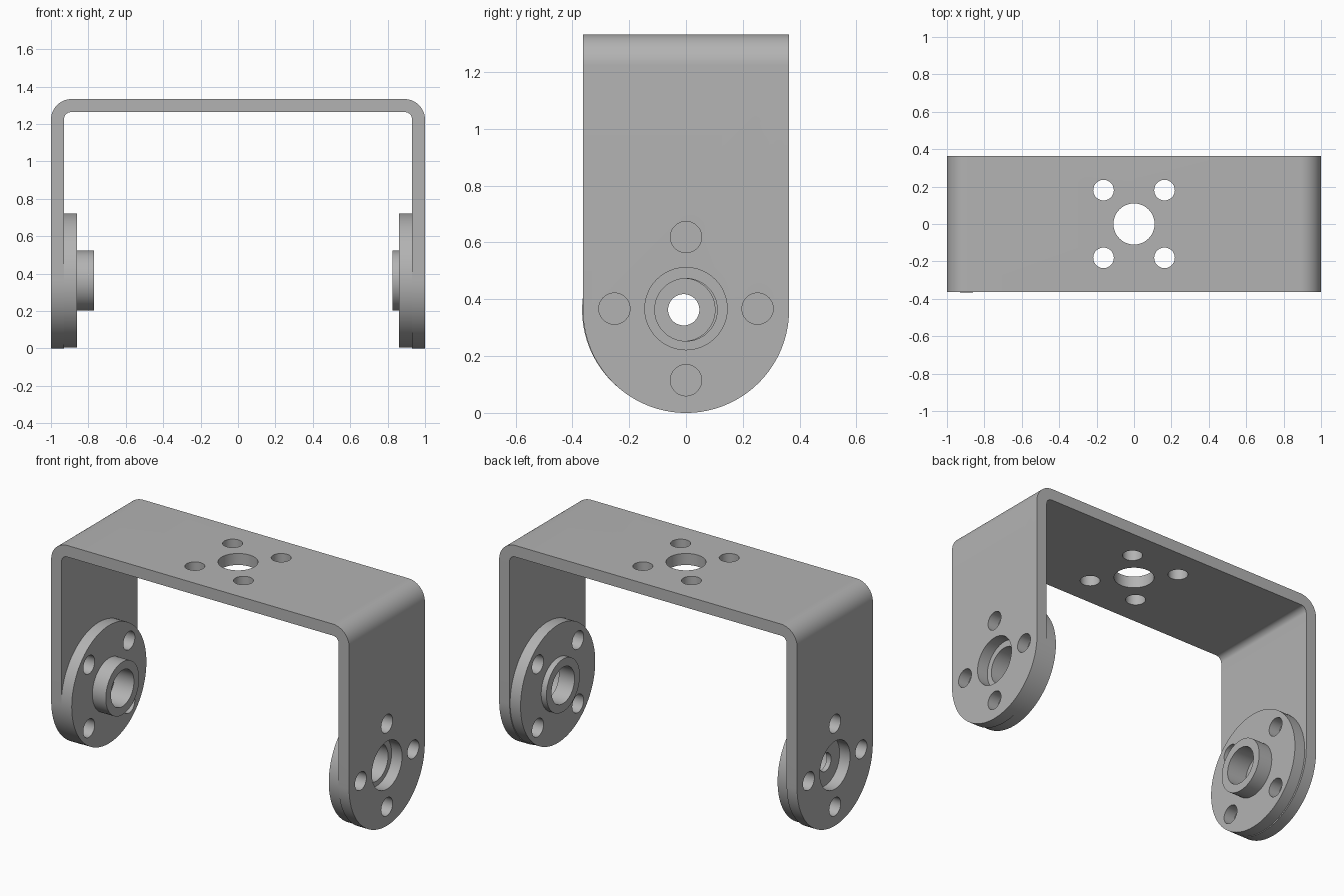
import bpy, bmesh
from math import sin, cos, pi, radians
from mathutils import Matrix, Vector

if "Cube" in bpy.data.objects:
    bpy.data.objects.remove(bpy.data.objects["Cube"])

HALF_W = 0.363      # half depth of the strip
THICK = 0.07        # sheet thickness
TOP = 1.333
HUB_Z = 0.363       # height of the pivot axis
HOLE_R = 0.055      # screw holes

metal = bpy.data.materials.new("plain grey metal")
metal.use_nodes = True
GREY = (0.45, 0.45, 0.45, 1)
metal.diffuse_color = GREY
bsdf = next(n for n in metal.node_tree.nodes if n.type == 'BSDF_PRINCIPLED')
bsdf.inputs["Base Color"].default_value = GREY


def make_object(name, bm):
    bmesh.ops.recalc_face_normals(bm, faces=bm.faces)
    mesh = bpy.data.meshes.new(name)
    bm.to_mesh(mesh)
    bm.free()
    mesh.materials.append(metal)
    obj = bpy.data.objects.new(name, mesh)
    bpy.context.collection.objects.link(obj)
    return obj


def arc(cx, cy, r, start, end, steps):
    angles = [radians(start + (end - start) * i / steps) for i in range(steps + 1)]
    return [(cx + r * cos(a), cy + r * sin(a)) for a in angles]


def extrude(name, points, vector):
    bm = bmesh.new()
    face = bm.faces.new([bm.verts.new(p) for p in points])
    new = bmesh.ops.extrude_face_region(bm, geom=[face], use_keep_orig=True)
    moved = [v for v in new["geom"] if isinstance(v, bmesh.types.BMVert)]
    bmesh.ops.translate(bm, verts=moved, vec=vector)
    return make_object(name, bm)


def drill(name, axis, holes, depth):
    """Cutter of several cylinders: holes are (centre, radius)."""
    bm = bmesh.new()
    turn = Matrix.Rotation(pi / 2, 4, 'Y') if axis == 'X' else Matrix()
    for centre, radius in holes:
        bmesh.ops.create_cone(bm, cap_ends=True, segments=48, radius1=radius,
                              radius2=radius, depth=depth,
                              matrix=Matrix.Translation(centre) @ turn)
    return make_object(name, bm)


def boolean(obj, cutter, operation):
    bpy.context.view_layer.objects.active = obj
    mod = obj.modifiers.new("cut", 'BOOLEAN')
    mod.operation, mod.object, mod.solver = operation, cutter, 'EXACT'
    bpy.ops.object.modifier_apply(modifier=mod.name)
    bpy.data.objects.remove(cutter)


def finish(obj):
    bpy.ops.object.select_all(action='DESELECT')
    obj.select_set(True)
    bpy.context.view_layer.objects.active = obj
    bpy.ops.object.shade_smooth_by_angle(angle=radians(30))


def screw_ring(x, y, z, radius, start):
    return [(Vector((x, y + radius * cos(a), z + radius * sin(a))), HOLE_R)
            for a in (radians(start + 90 * i) for i in range(4))]


# Bent strip: half profile with outer and inner bend, mirrored to a U
outer = [(1, -0.1)] + arc(0.89, TOP - 0.11, 0.11, 0, 90, 14)
inner = [(1 - THICK, -0.1)] + arc(0.893, TOP - THICK - 0.037, 0.037, 0, 90, 10)


def mirrored(side):
    return side + [(-x, z) for x, z in reversed(side)]


section = mirrored(outer) + mirrored(inner)[::-1]
bracket = extrude("u_bracket", [(x, -HALF_W, z) for x, z in section],
                  (0, 2 * HALF_W, 0))

# Round the leg ends
tongue = [(-0.5, 1.6), (-0.5, 0.8), (-HALF_W - 0.01, 0.8)]
tongue = arc(0, HALF_W, HALF_W, 180, 360, 64) + [(HALF_W, 1.6), (-HALF_W, 1.6)]
boolean(bracket, extrude("end_shape", [(-1.2, y, z) for y, z in tongue],
                         (2.4, 0, 0)), 'INTERSECT')

# Holes in both legs and in the top plate
for x in (-1, 1):
    holes = screw_ring(x, 0, 0.367, 0.252, 0) + [(Vector((x, 0, 0.367)), 0.145)]
    boolean(bracket, drill("leg_drill", 'X', holes, 0.4), 'DIFFERENCE')
holes = [(Vector((x, y, TOP)), HOLE_R) for x in (-0.163, 0.163) for y in (-0.181, 0.181)]
holes.append((Vector((0, 0, TOP)), 0.11))
boolean(bracket, drill("top_drill", 'Z', holes, 0.4), 'DIFFERENCE')
finish(bracket)


# Flanged hubs on the inner faces of the legs
def hub(name, side, y, tip, bore_end):
    back, front, rim, collar, bore = 1 - THICK, 0.86, 0.358, 0.16, 0.11
    profile = [(back, rim), (front, rim), (front, collar),
               (tip, collar), (tip, bore)] + bore_end
    bm = bmesh.new()
    count = 80
    rings = [[bm.verts.new((side * x, y + r * cos(2 * pi * i / count),
                            HUB_Z + r * sin(2 * pi * i / count)))
              for i in range(count)] for x, r in profile]
    for a, b in zip(rings, rings[1:] + rings[:1]):
        for i in range(count):
            j = (i + 1) % count
            bm.faces.new((a[i], a[j], b[j], b[i]))
    obj = make_object(name, bm)
    holes = screw_ring(side * 0.9, y, HUB_Z, 0.272, 45)
    boolean(obj, drill("flange_drill", 'X', holes, 0.3), 'DIFFERENCE')
    finish(obj)


hub("left_hub", 1, 0, 0.825, [(0.93, 0.11)])
hub("right_hub", -1, -0.008, 0.77, [(0.90, 0.11), (0.90, HOLE_R), (0.93, HOLE_R)])
